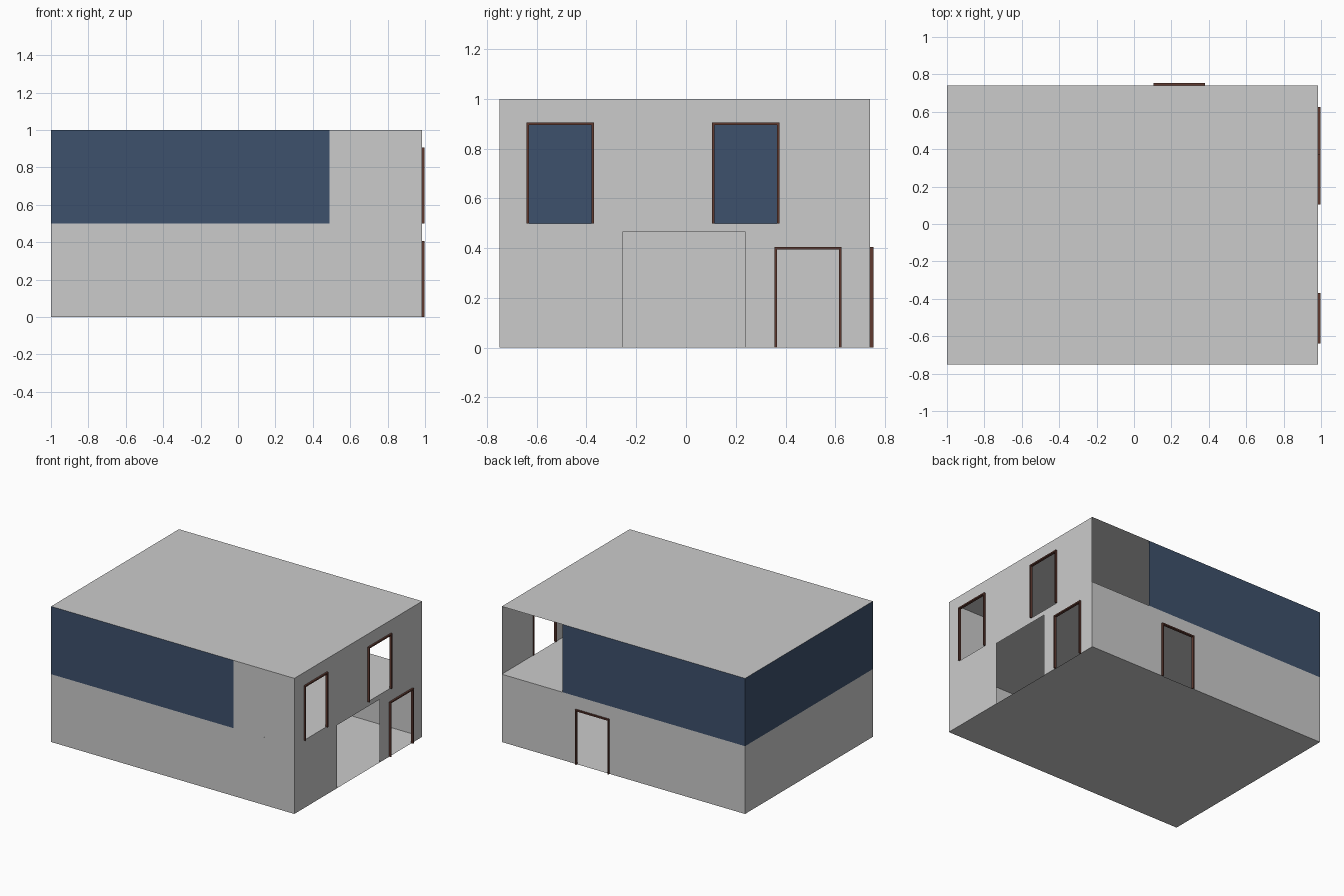
import bpy, bmesh
from mathutils import Vector

if "Cube" in bpy.data.objects:
    bpy.data.objects.remove(bpy.data.objects["Cube"])

X0, X1, Y0, Y1 = -1.0, 0.985, -0.75, 0.74     # shell footprint
MID, TOP = 0.5, 1.0                           # storey heights


def material(name, rgb):
    m = bpy.data.materials.new(name)
    m.diffuse_color = (*rgb, 1)
    m.use_nodes = True
    m.node_tree.nodes["Principled BSDF"].inputs["Base Color"].default_value = m.diffuse_color
    return m


GREY = material("wall_grey", (0.6, 0.6, 0.6))
BLUE = material("panel_blue", (0.047, 0.082, 0.15))
BROWN = material("frame_brown", (0.115, 0.042, 0.03))


def finish(name, bm, mat):
    me = bpy.data.meshes.new(name)
    bm.to_mesh(me)
    bm.free()
    me.materials.append(mat)
    ob = bpy.data.objects.new(name, me)
    bpy.context.collection.objects.link(ob)
    return ob


def sheet(name, origin, u, v, normal, us, vs, mat=GREY, holes=()):
    """Flat rectangle spanned by axes u, v; holes are (u0, u1, v0, v1)."""
    o, u, v, normal = map(Vector, (origin, u, v, normal))
    cu = sorted(set(us) | {c for h in holes for c in h[:2]})
    cv = sorted(set(vs) | {c for h in holes for c in h[2:]})
    bm = bmesh.new()
    for a, b in zip(cu, cu[1:]):
        for c, d in zip(cv, cv[1:]):
            mu, mv = (a + b) / 2, (c + d) / 2
            if any(h[0] < mu < h[1] and h[2] < mv < h[3] for h in holes):
                continue
            f = bm.faces.new([bm.verts.new(o + u * p + v * q)
                              for p, q in ((a, c), (b, c), (b, d), (a, d))])
            f.normal_update()
            if f.normal.dot(normal) < 0:
                f.normal_flip()
    bmesh.ops.remove_doubles(bm, verts=bm.verts, dist=1e-5)
    return finish(name, bm, mat)


def frame(name, side, a0, a1, z0, z1, w=0.01):
    """Two jambs and a head bar around an opening in the right or back wall."""
    bm = bmesh.new()
    base = X1 if side == "right" else Y1
    d0, d1 = base - 0.005, base + 0.013
    for p, q, r, s in ((a0, a0 + w, z0, z1), (a1 - w, a1, z0, z1),
                       (a0, a1, z1 - w / 2, z1 + w / 2)):
        verts = bmesh.ops.create_cube(bm, size=1)["verts"]
        for vt in verts:
            d = d0 if vt.co.x < 0 else d1
            a = p if vt.co.y < 0 else q
            z = r if vt.co.z < 0 else s
            vt.co = (d, a, z) if side == "right" else (a, d, z)
    bmesh.ops.recalc_face_normals(bm, faces=bm.faces)
    return finish(name, bm, BROWN)


X, Y, Z = (1, 0, 0), (0, 1, 0), (0, 0, 1)

# Ground floor, upper floor and roof
for name, z, n in (("ground_floor", 0, -1), ("upper_floor", MID, 1), ("roof", TOP, 1)):
    sheet(name, (0, 0, z), X, Y, (0, 0, n), (X0, X1), (Y0, Y1))

# Openings
window_a = (-0.64, -0.37, MID, 0.9)
window_b = (0.105, 0.375, MID, 0.9)
side_door = (0.355, 0.625, 0, 0.4)
garage = (-0.255, 0.24, 0, 0.465)
back_door = (0.105, 0.38, 0, 0.4)

# Right wall with windows, door and garage opening
sheet("right_wall", (X1, 0, 0), Y, Z, X, (Y0, Y1), (0, TOP),
      holes=(window_a, window_b, side_door, garage))

# Front wall: plain right end, blue panel above
PX = 0.49
sheet("front_wall", (0, Y0, 0), X, Z, (0, -1, 0), (X0, X1), (0, TOP),
      holes=((X0, PX, MID, TOP),))
sheet("front_blue_panel", (0, Y0, 0), X, Z, (0, -1, 0), (X0, PX), (MID, TOP), BLUE)

# Left wall
sheet("left_wall", (X0, 0, 0), Y, Z, (-1, 0, 0), (Y0, Y1), (0, MID))
sheet("left_blue_panel", (X0, 0, 0), Y, Z, (-1, 0, 0), (Y0, Y1), (MID, TOP), BLUE)

# Back wall: door below, blue panel above, open balcony corner
sheet("back_wall", (0, Y1, 0), X, Z, Y, (X0, X1), (0, MID), holes=(back_door,))
sheet("back_blue_panel", (0, Y1, 0), X, Z, Y, (X0, PX), (MID, TOP), BLUE)

# Frames
frame("front_window_frame", "right", *window_a)
frame("rear_window_frame", "right", *window_b)
frame("side_door_frame", "right", *side_door)
frame("back_door_frame", "back", *back_door)
